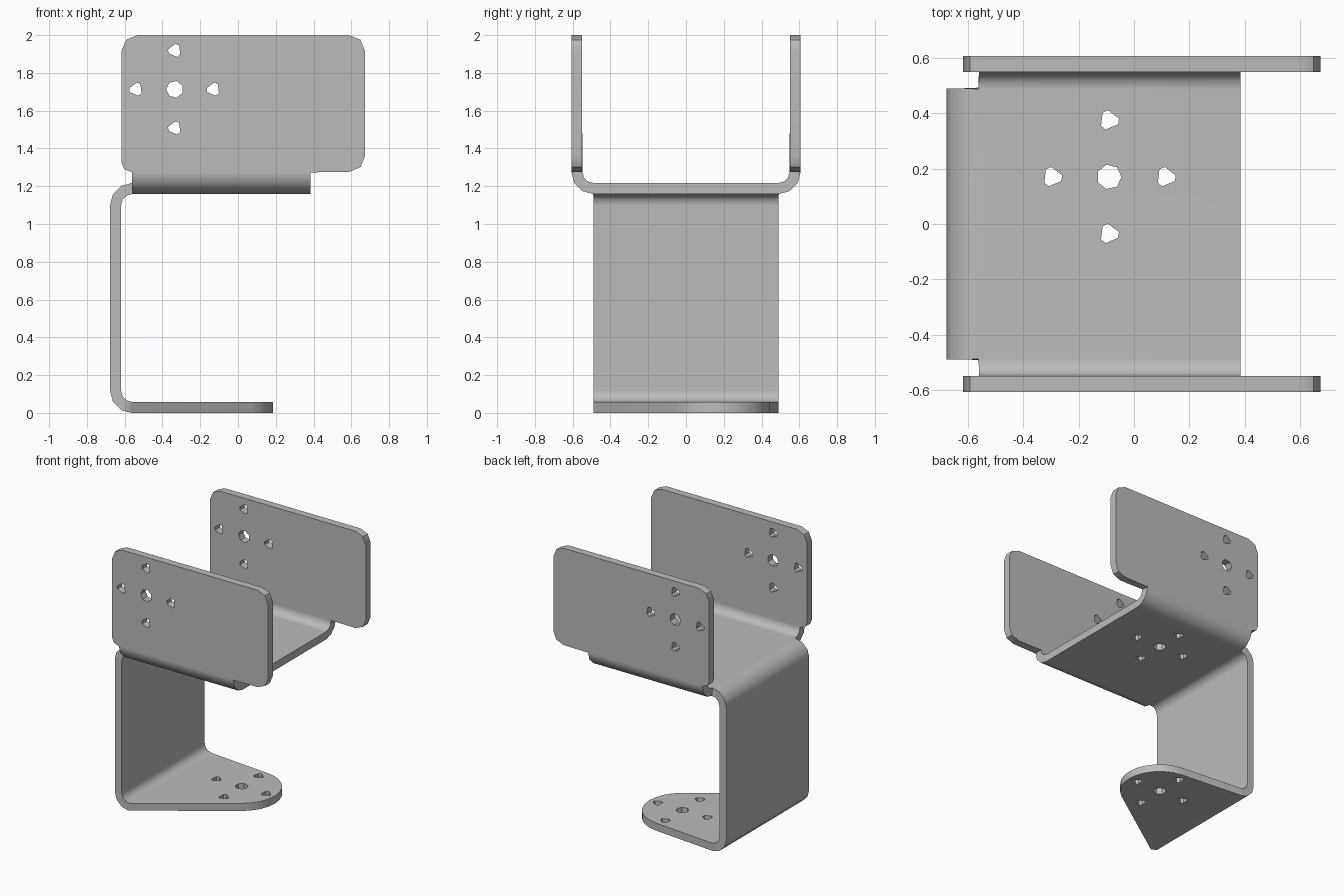
import bpy, bmesh
from math import sin, cos, pi, radians, atan2, acos, hypot
from mathutils import Vector

if "Cube" in bpy.data.objects:
    bpy.data.objects.remove(bpy.data.objects["Cube"], do_unlink=True)

THICK = 0.057
BEND = 0.088          # mid-sheet bend radius
LEFT, RIGHT = -0.56, 0.385
HALF = 0.49           # half width of the flat shelf
SHELF_Z, BASE_Z = 1.188, THICK / 2
HOLE_X, HOLE_Y = -0.09, 0.17


def arc(cx, cy, r, start, end, steps):
    angles = [start + (end - start) * i / steps for i in range(steps + 1)]
    return [(cx + r * cos(a), cy + r * sin(a)) for a in angles]


def new_object(name, bm):
    mesh = bpy.data.meshes.new(name)
    bm.to_mesh(mesh)
    bm.free()
    obj = bpy.data.objects.new(name, mesh)
    bpy.context.collection.objects.link(obj)
    return obj


def add_face(bm, points):
    return bm.faces.new([bm.verts.new(p) for p in points])


def add_strip(bm, path_a, path_b):
    for i in range(len(path_a) - 1):
        add_face(bm, [path_a[i], path_a[i + 1], path_b[i + 1], path_b[i]])


# Mid-surface of the folded sheet
sheet = bmesh.new()

# Flat shelf
add_face(sheet, [(LEFT, -HALF, SHELF_Z), (RIGHT, -HALF, SHELF_Z),
                 (RIGHT, HALF, SHELF_Z), (LEFT, HALF, SHELF_Z)])

# Upward bends and rounded side panels
panel_low = SHELF_Z + BEND
x0, x1, top, r, small = -0.617, 0.673, 2.0, 0.085, 0.05
outline = [(LEFT, panel_low), (RIGHT, panel_low)]
outline += arc(x1 - r, panel_low + r, r, -pi / 2, 0, 2)
outline += arc(x1 - r, top - r, r, 0, pi / 2, 2)
outline += arc(x0 + r, top - r, r, pi / 2, pi, 2)
outline += arc(x0 + small, panel_low + small, small, pi, 1.5 * pi, 2)
for side in (-1, 1):
    bend = arc(HALF, panel_low, BEND, -pi / 2, 0, 3)
    add_strip(sheet, [(LEFT, side * y, z) for y, z in bend],
              [(RIGHT, side * y, z) for y, z in bend])
    add_face(sheet, [(x, side * (HALF + BEND), z) for x, z in outline])

# Back web with its two bends
web = arc(LEFT, SHELF_Z - BEND, BEND, pi / 2, pi, 3)
web += arc(LEFT, BASE_Z + BEND, BEND, pi, 1.5 * pi, 3)
add_strip(sheet, [(x, -HALF, z) for x, z in web], [(x, HALF, z) for x, z in web])

# Tapered base with a round end tangent to both edges
base_r = 0.275


def tangent_angle(side):
    dx, dy = LEFT - HOLE_X, side * HALF - HOLE_Y
    return atan2(dy, dx) - side * acos(base_r / hypot(dx, dy))


base = [(LEFT, -HALF)]
base += arc(HOLE_X, HOLE_Y, base_r, tangent_angle(-1), tangent_angle(1), 10)
base += [(LEFT, HALF)]
add_face(sheet, [(x, y, BASE_Z) for x, y in base])

bmesh.ops.remove_doubles(sheet, verts=sheet.verts, dist=0.0005)
bmesh.ops.recalc_face_normals(sheet, faces=sheet.faces)
bracket = new_object("folded_bracket", sheet)

# Hole cutters: one large hole and four small ones per pattern
large = [(0.045 * cos(2 * pi * i / 7), 0.045 * sin(2 * pi * i / 7)) for i in range(7)]
tri = [radians(k * 120 - 7 + s) for k in range(3) for s in (-17, 17)]
tiny = [(0.036 * cos(a), 0.036 * sin(a)) for a in tri]
cut = bmesh.new()


def add_pattern(place, depth):
    step = 0.205
    for u, v, shape in ((0, 0, large), (step, 0, tiny), (-step, 0, tiny),
                        (0, step, tiny), (0, -step, tiny)):
        face = add_face(cut, [place(u + a, v + b) for a, b in shape])
        new = bmesh.ops.extrude_face_region(cut, geom=[face])["geom"]
        bmesh.ops.translate(cut, vec=Vector(depth),
                            verts=[g for g in new if isinstance(g, bmesh.types.BMVert)])


add_pattern(lambda u, v: (HOLE_X + u, HOLE_Y + v, -0.1), (0, 0, 1.5))
add_pattern(lambda u, v: (-0.335 - u, -0.7, 1.713 + v), (0, 1.4, 0))
bmesh.ops.recalc_face_normals(cut, faces=cut.faces)
cutter = new_object("hole_cutter", cut)
cutter.hide_render = True

# Thickness and holes
bpy.ops.object.select_all(action="DESELECT")
bpy.context.view_layer.objects.active = bracket
bracket.select_set(True)
solid = bracket.modifiers.new("thickness", "SOLIDIFY")
solid.thickness, solid.offset, solid.use_even_offset = THICK, 0, True
holes = bracket.modifiers.new("holes", "BOOLEAN")
holes.operation, holes.solver, holes.object = "DIFFERENCE", "EXACT", cutter
for name in ("thickness", "holes"):
    bpy.ops.object.modifier_apply(modifier=name)
bpy.data.objects.remove(cutter, do_unlink=True)

# Soft bends, crisp sheet edges
bpy.ops.object.shade_smooth_by_angle(angle=radians(35))
weighted = bracket.modifiers.new("clean_shading", "WEIGHTED_NORMAL")
weighted.keep_sharp = True

# Plain grey metal
grey = bpy.data.materials.new("grey_metal")
grey.use_nodes = True
colour = (0.5, 0.5, 0.5, 1)
grey.diffuse_color = colour
grey.node_tree.nodes["Principled BSDF"].inputs["Base Color"].default_value = colour
bracket.data.materials.clear()
bracket.data.materials.append(grey)
